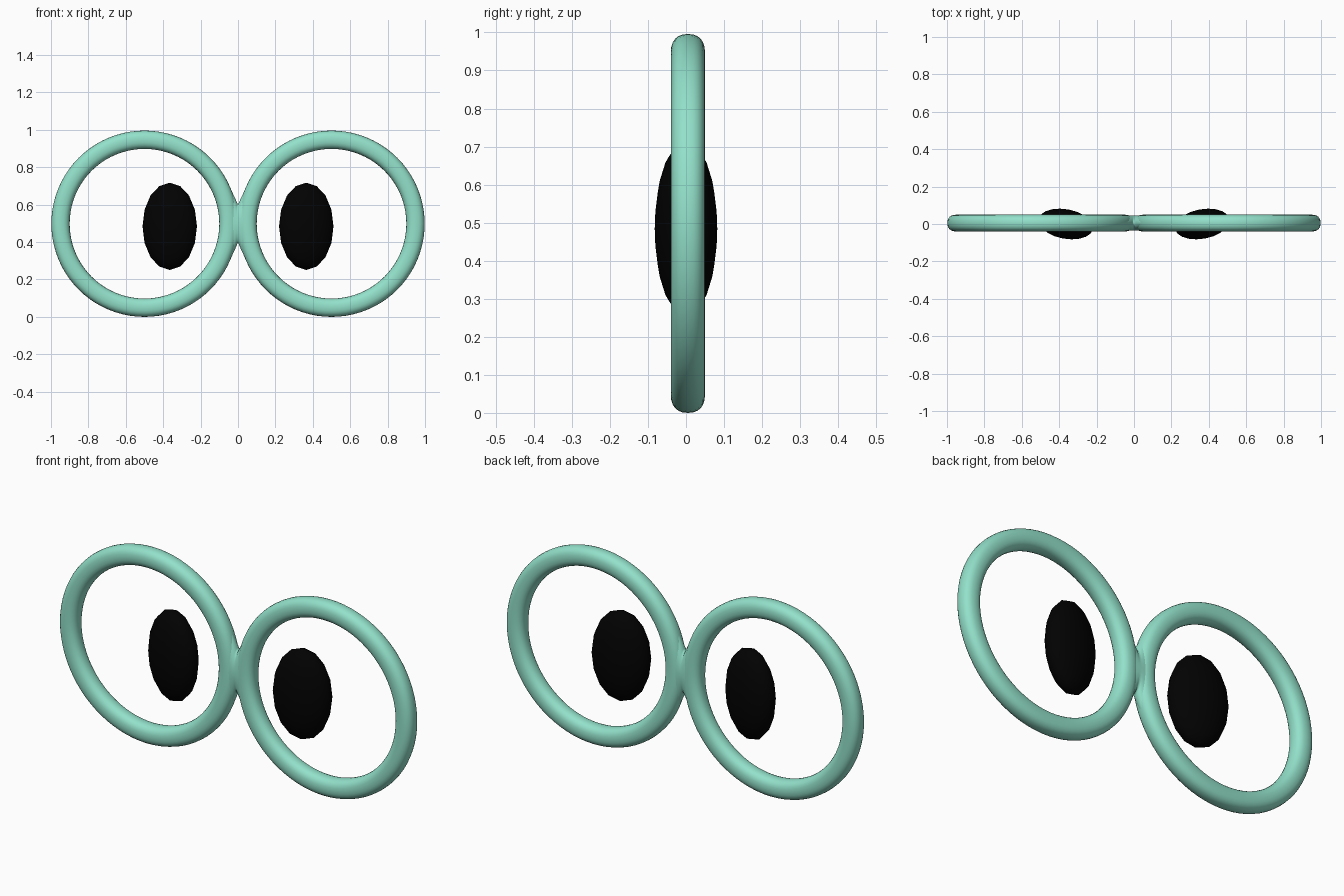
import bpy, bmesh, math
from mathutils import Matrix

cube = bpy.data.objects.get("Cube")
if cube:
    bpy.data.objects.remove(cube)


def material(name, rgb):
    m = bpy.data.materials.new(name)
    m.use_nodes = True
    m.diffuse_color = (*rgb, 1)
    bsdf = m.node_tree.nodes["Principled BSDF"]
    bsdf.inputs["Base Color"].default_value = (*rgb, 1)
    bsdf.inputs["Roughness"].default_value = 0.6
    return m


MINT = material("mint green", (0.29, 0.75, 0.59))
BLACK = material("black", (0.0005, 0.0005, 0.0005))

MID_Z, MID_Y = 0.498, 0.005      # centre of the frames
RING, TUBE, DEPTH = 0.449, 0.049, 0.045


def finish(name, bm, mat):
    bmesh.ops.recalc_face_normals(bm, faces=bm.faces)
    mesh = bpy.data.meshes.new(name)
    bm.to_mesh(mesh)
    bm.free()
    mesh.materials.append(mat)
    for p in mesh.polygons:
        p.use_smooth = True
    obj = bpy.data.objects.new(name, mesh)
    bpy.context.collection.objects.link(obj)


def loft(bm, loops, closed):
    """Join equal loops of points with quads, capping the ends if open."""
    rows = [[bm.verts.new(p) for p in loop] for loop in loops]
    n = len(rows[0])
    pairs = list(zip(rows, rows[1:])) + ([(rows[-1], rows[0])] if closed else [])
    for a, b in pairs:
        for i in range(n):
            j = (i + 1) % n
            bm.faces.new((a[i], a[j], b[j], b[i]))
    if not closed:
        bm.faces.new(rows[0])
        bm.faces.new(rows[-1])


def turn(n):
    return [math.tau * i / n for i in range(n)]


def section(n, power):
    """Unit oval, squarer for a lower power."""
    def soft(v):
        return math.copysign(abs(v) ** power, v)
    return [(soft(math.cos(t)), soft(math.sin(t))) for t in turn(n)]


for side, label in ((1, "left"), (-1, "right")):
    # open round frame with a softly squared tube
    bm = bmesh.new()
    loft(bm, [[(side * 0.5 + (RING + TUBE * u) * math.cos(a),
                MID_Y + DEPTH * v,
                MID_Z + (RING + TUBE * u) * math.sin(a))
               for u, v in section(24, 0.85)] for a in turn(80)], True)
    finish(label + "_frame", bm, MINT)

    # flattened pupil floating in the frame, turned a little outwards
    bm = bmesh.new()
    bmesh.ops.create_uvsphere(bm, u_segments=16, v_segments=10, radius=1,
                              matrix=Matrix.Translation((side * 0.365, 0, 0.484))
                              @ Matrix.Rotation(side * math.radians(10.5), 4, "Z")
                              @ Matrix.Diagonal((0.148, 0.079, 0.233, 1))
                              @ Matrix.Rotation(math.pi / 2, 4, "X"))
    finish(label + "_pupil", bm, BLACK)

# bridge flaring smoothly into both frames
bm = bmesh.new()
loops = []
for i in range(-8, 9):
    x = 0.06 * i / 8
    half = 0.1 + 2.42 * abs(x) - 6 * x * x
    loops.append([(x, MID_Y + 0.041 * u, MID_Z + half * v)
                  for u, v in section(32, 1)])
loft(bm, loops, False)
finish("bridge", bm, MINT)
